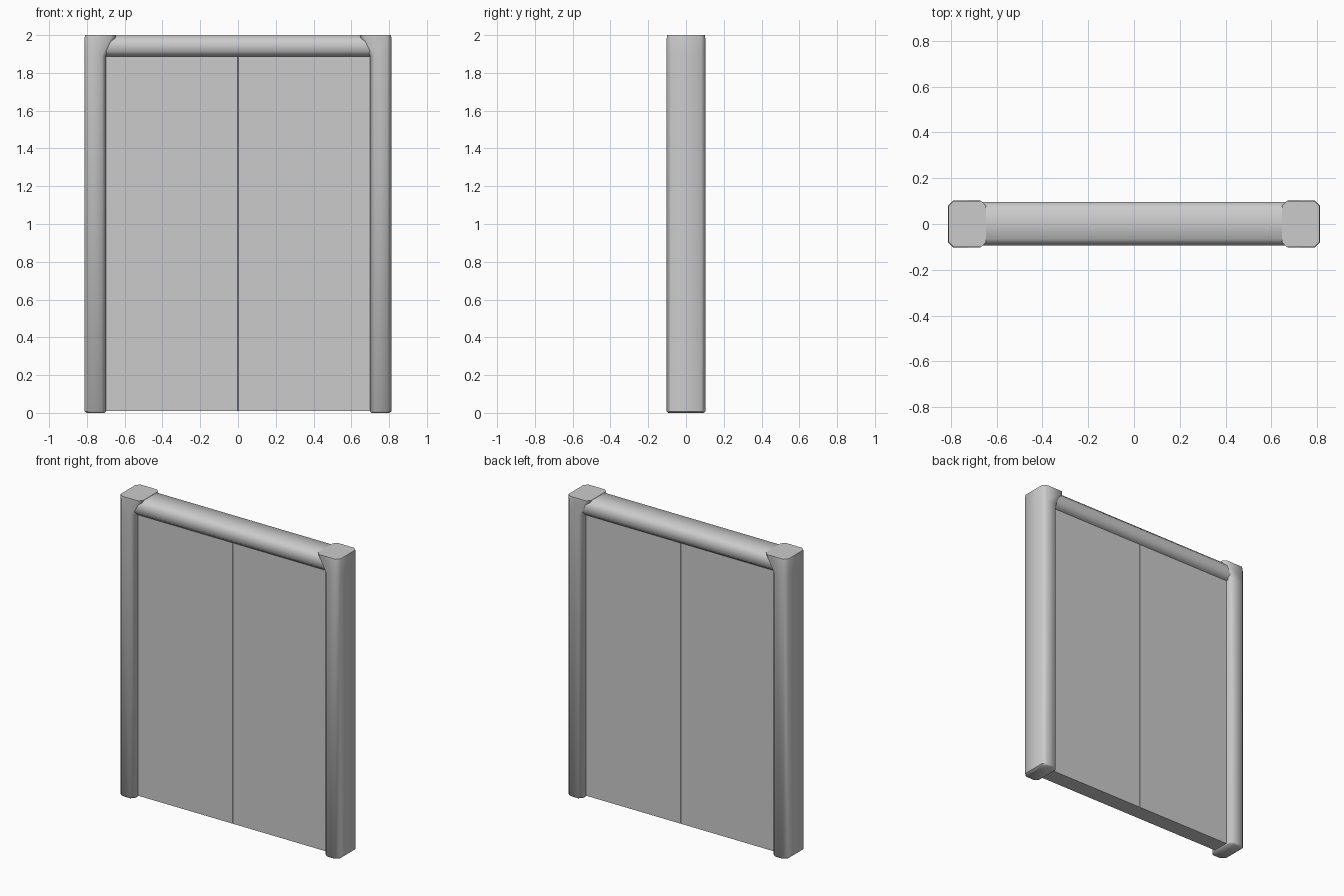
import bpy, bmesh

if "Cube" in bpy.data.objects:
    bpy.data.objects.remove(bpy.data.objects["Cube"])


def chamfered_rect(a0, a1, b0, b1, c):
    """Eight-sided section: rectangle with cut corners."""
    return [(a0 + c, b0), (a1 - c, b0), (a1, b0 + c), (a1, b1 - c),
            (a1 - c, b1), (a0 + c, b1), (a0, b1 - c), (a0, b0 + c)]


def loft(name, rings):
    """Skin a stack of matching rings and cap both ends."""
    bm = bmesh.new()
    loops = [[bm.verts.new(p) for p in ring] for ring in rings]
    n = len(loops[0])
    for lo, hi in zip(loops, loops[1:]):
        for i in range(n):
            j = (i + 1) % n
            bm.faces.new((lo[i], lo[j], hi[j], hi[i]))
    bm.faces.new(loops[0])
    bm.faces.new(loops[-1])
    bmesh.ops.recalc_face_normals(bm, faces=bm.faces)
    mesh = bpy.data.meshes.new(name)
    bm.to_mesh(mesh)
    bm.free()
    obj = bpy.data.objects.new(name, mesh)
    bpy.context.collection.objects.link(obj)
    return obj


def smooth(obj, angle):
    bpy.ops.object.select_all(action='DESELECT')
    obj.select_set(True)
    bpy.context.view_layer.objects.active = obj
    bpy.ops.object.shade_smooth_by_angle(angle=angle)


for side, label in ((-1, "left"), (1, "right")):
    # Side post: chamfered column flaring inward into a bracket at the top
    levels = [(0.0, 0.80, 0.706, 0.095), (0.008, 0.812, 0.70, 0.102),
              (1.89, 0.812, 0.70, 0.102), (1.985, 0.812, 0.65, 0.102),
              (2.0, 0.81, 0.645, 0.1)]
    rings = []
    for z, outer, inner, depth in levels:
        section = chamfered_rect(inner, outer, -depth, depth, 0.022)
        rings.append([(side * x, y, z) for x, y in section])
    smooth(loft(label + "_post", rings), 0.9)

    # Door panel: recessed slab with a fine seam at the centre
    section = chamfered_rect(0.0, 0.71, -0.055, 0.055, 0.003)
    rings = [[(side * x, y, z) for x, y in section] for z in (0.01, 1.90)]
    smooth(loft(label + "_door_panel", rings), 0.5)

# Lintel: softened beam between the posts
section = chamfered_rect(-0.093, 0.095, 1.887, 1.997, 0.028)
smooth(loft("lintel", [[(x, y, z) for y, z in section] for x in (-0.72, 0.72)]), 0.9)
